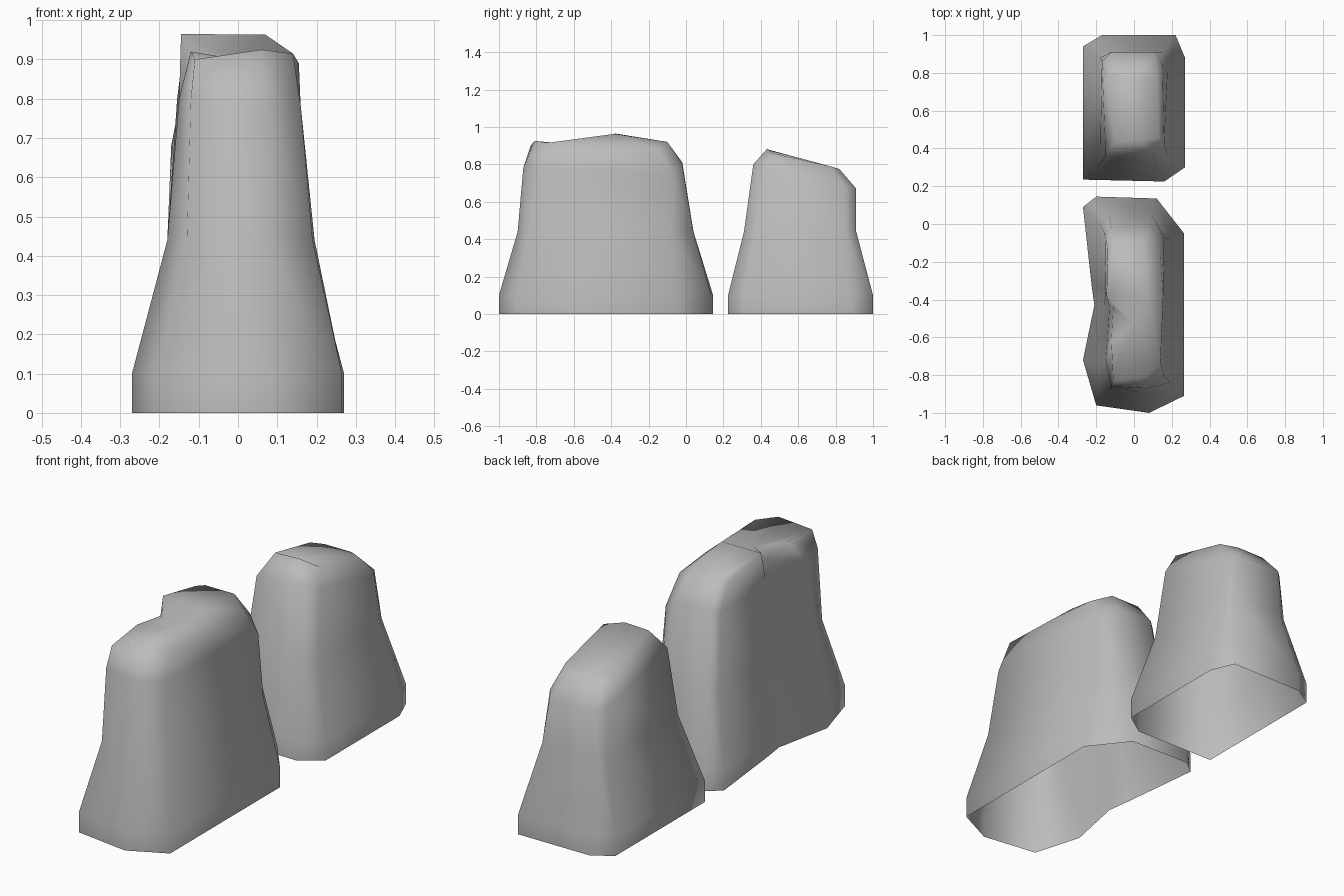
import bpy, bmesh

if "Cube" in bpy.data.objects:
    bpy.data.objects.remove(bpy.data.objects["Cube"])

stone = bpy.data.materials.new("grey_stone")
stone.diffuse_color = (0.5, 0.5, 0.5, 1)
stone.use_nodes = True
stone.node_tree.nodes["Principled BSDF"].inputs["Base Color"].default_value = stone.diffuse_color


def loft_rock(name, rings, peaks, caps):
    """Join closed rings upward, open below; caps index the top ring, then the peaks."""
    bm = bmesh.new()
    loops = [[bm.verts.new(p) for p in ring] for ring in rings]
    n = len(loops[0])
    for low, high in zip(loops, loops[1:]):
        for i in range(n):
            j = (i + 1) % n
            bm.faces.new((low[i], low[j], high[j], high[i]))
    top = loops[-1] + [bm.verts.new(p) for p in peaks]
    for cap in caps:
        bm.faces.new([top[i] for i in cap])
    bmesh.ops.recalc_face_normals(bm, faces=bm.faces[:])
    # outward normals: the crown must face up
    if sum(f.normal.z for f in bm.faces) < 0:
        bmesh.ops.reverse_faces(bm, faces=bm.faces[:])
    for f in bm.faces:
        f.smooth = True
    mesh = bpy.data.meshes.new(name)
    bm.to_mesh(mesh)
    bm.free()
    mesh.materials.append(stone)
    obj = bpy.data.objects.new(name, mesh)
    bpy.context.collection.objects.link(obj)
    return obj


def at(z, outline):
    return [(x, y, z) for x, y in outline]


# long front rock: notched left side and a ridge across the crown
foot = [(-.27, .09), (-.2, .145), (.12, .135), (.265, -.05), (.265, -.4), (.265, -.91),
        (.08, -1), (-.2, -.96), (-.27, -.72), (-.21, -.43), (-.225, -.32)]
waist = [(-.18, 0), (-.13, .04), (.1, .04), (.195, -.08), (.195, -.4), (.19, -.84),
         (.07, -.9), (-.13, -.88), (-.18, -.75), (-.16, -.43), (-.165, -.34)]
shoulder = [(-.155, -.05, .8), (-.12, -.02, .81), (.08, -.02, .8), (.16, -.07, .74),
            (.16, -.4, .77), (.16, -.8, .78), (.07, -.87, .78), (-.12, -.86, .8),
            (-.15, -.72, .8), (-.13, -.44, .8), (-.15, -.36, .8)]
crown = [(-.14, -.13, .92), (-.11, -.1, .92), (.05, -.1, .92), (.14, -.15, .88),
         (.155, -.38, .89), (.14, -.74, .915), (.06, -.81, .925), (-.11, -.83, .9),
         (-.12, -.62, .92), (-.11, -.44, .9), (-.145, -.38, .965)]
loft_rock("front_rock", [at(0, foot), at(.1, foot), at(.44, waist), shoulder, crown],
          [(.07, -.38, .963), (0, -.53, .9)],
          [(10, 0, 1), (10, 1, 2, 11), (11, 2, 3, 4), (10, 11, 12, 9), (11, 4, 5, 12),
           (12, 5, 6), (12, 6, 7), (12, 7, 8), (12, 8, 9)])

# shorter back rock: crown slopes down to the rear
foot = [(-.27, .94), (-.17, 1), (.22, 1), (.27, .88), (.27, .3), (.16, .225), (-.27, .235)]
waist = [(-.18, .88), (-.13, .91), (.15, .91), (.18, .85), (.18, .37), (.12, .31), (-.18, .32)]
shoulder = [(-.17, .86, .68), (-.12, .91, .67), (.11, .91, .67), (.15, .85, .68),
            (.16, .42, .78), (.1, .36, .8), (-.15, .36, .78)]
crown = [(-.15, .78, .785), (-.1, .82, .775), (.05, .82, .775), (.12, .77, .79),
         (.13, .46, .86), (.03, .435, .885), (-.1, .435, .88)]
loft_rock("back_rock", [at(0, foot), at(.1, foot), at(.44, waist), shoulder, crown],
          [], [(0, 1, 2, 3), (0, 3, 4, 5, 6)])
